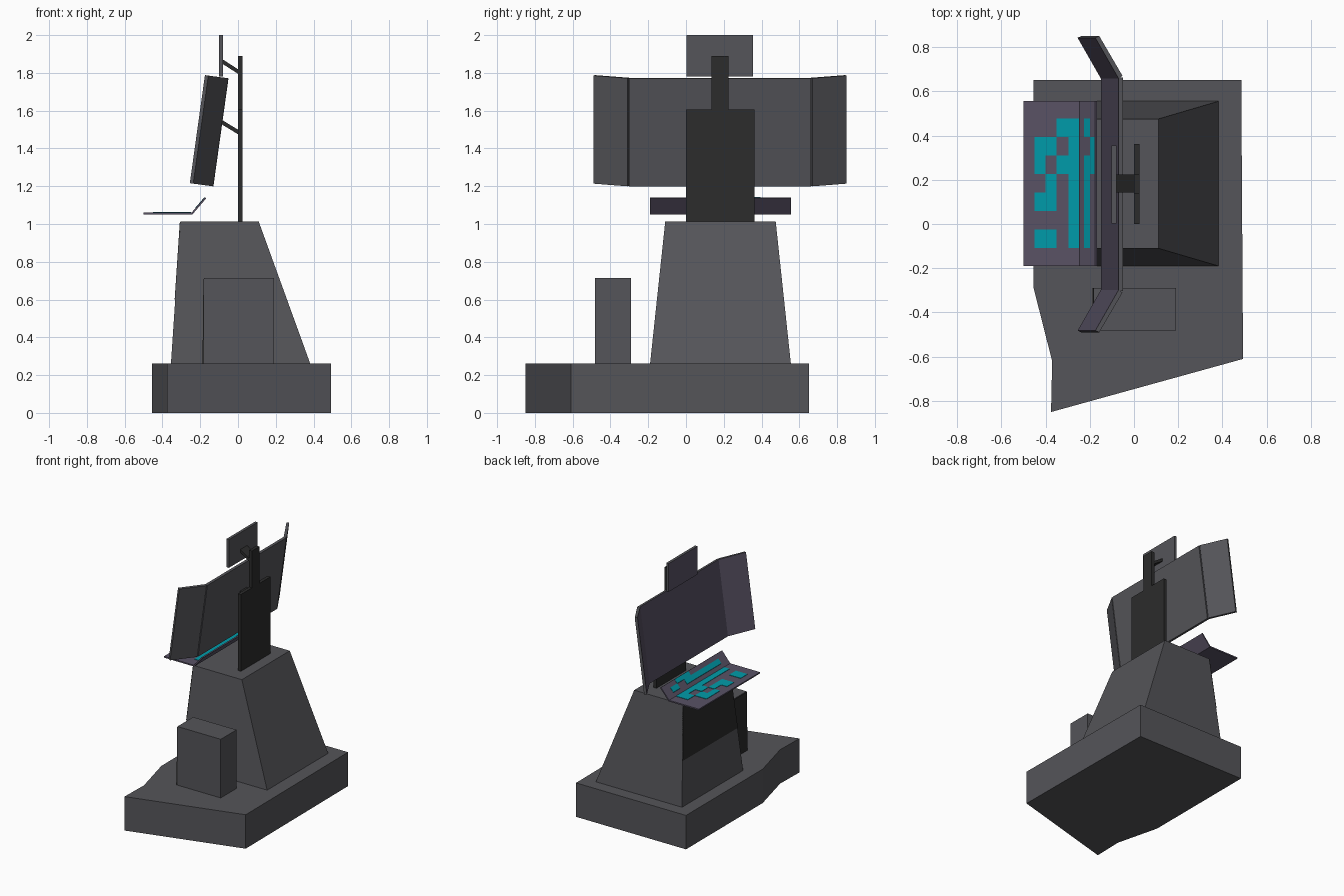
import bpy, bmesh
from mathutils import Vector

if "Cube" in bpy.data.objects:
    bpy.data.objects.remove(bpy.data.objects["Cube"])


def material(name, rgb):
    m = bpy.data.materials.new(name)
    m.diffuse_color = (*rgb, 1)
    m.use_nodes = True
    m.node_tree.nodes["Principled BSDF"].inputs["Base Color"].default_value = m.diffuse_color
    return m


GREY = material("dark_grey", (0.09, 0.09, 0.1))
BLACK = material("near_black", (0.025, 0.025, 0.025))
PURPLE = material("screen_purple", (0.1, 0.085, 0.13))
TEAL = material("key_teal", (0.0, 0.33, 0.4))


def loft(name, ring_a, ring_b, mat, front=None):
    """Solid between two matching rings; front material goes on -x side faces."""
    bm = bmesh.new()
    a = [bm.verts.new(p) for p in ring_a]
    b = [bm.verts.new(p) for p in ring_b]
    n = len(a)
    bm.faces.new(a)
    bm.faces.new(b[::-1])
    for i in range(n):
        bm.faces.new((a[i], b[i], b[(i + 1) % n], a[(i + 1) % n]))
    bmesh.ops.recalc_face_normals(bm, faces=bm.faces)
    me = bpy.data.meshes.new(name)
    me.materials.append(mat)
    if front:
        me.materials.append(front)
        for f in bm.faces:
            f.material_index = int(f.normal.x < -0.5)
    bm.to_mesh(me)
    bm.free()
    ob = bpy.data.objects.new(name, me)
    bpy.context.collection.objects.link(ob)
    return ob


def rect(x0, x1, y0, y1, z):
    return [(x0, y0, z), (x1, y0, z), (x1, y1, z), (x0, y1, z)]


def box(name, x0, x1, y0, y1, z0, z1, mat, front=None):
    return loft(name, rect(x0, x1, y0, y1, z0), rect(x0, x1, y0, y1, z1), mat, front)


def along_y(name, profile, y0, y1, mat):
    return loft(name, [(x, y0, z) for x, z in profile],
                [(x, y1, z) for x, z in profile], mat)


# floor base with angled outline
outline = [(-0.455, 0.65), (0.485, 0.65), (0.493, -0.61),
           (-0.375, -0.85), (-0.37, -0.62), (-0.455, -0.285)]
loft("base", [(x, y, 0) for x, y in outline], [(x, y, 0.262) for x, y in outline], GREY)

# tapered pedestal with dark user-side panel
low = rect(-0.355, 0.382, -0.19, 0.555, 0.262)
top = rect(-0.305, 0.11, -0.11, 0.475, 1.012)
loft("pedestal", low, top, GREY)


def pedestal_edge(i, z, dx):
    p = Vector(low[i]).lerp(Vector(top[i]), (z - 0.262) / 0.75)
    return p + Vector((dx, 0, 0))


loft("pedestal_panel",
     [pedestal_edge(i, 0.6, d) for i, d in ((0, -0.003), (0, 0.004), (3, 0.004), (3, -0.003))],
     [pedestal_edge(i, 1.01, d) for i, d in ((0, -0.003), (0, 0.004), (3, 0.004), (3, -0.003))],
     BLACK)

# side cabinet
box("cabinet", -0.18, 0.19, -0.482, -0.29, 0.262, 0.715, GREY)
loft("cabinet_door", rect(-0.188, -0.18, -0.482, -0.29, 0.262),
     rect(-0.183, -0.18, -0.482, -0.29, 0.71), BLACK)

# upright support
box("support_board", 0, 0.025, 0, 0.362, 1.01, 1.605, BLACK)
box("support_neck", 0, 0.025, 0.135, 0.226, 1.605, 1.89, BLACK)
for name, x, z in (("upper_arm", -0.085, 1.85), ("lower_arm", -0.09, 1.53)):
    along_y(name, [(x, z), (0.002, z - 0.056), (0.002, z - 0.032), (x, z + 0.024)],
            0.142, 0.224, BLACK)

# small top screen
box("top_screen", -0.101, -0.08, 0.003, 0.355, 1.782, 2.0, GREY, PURPLE)

# tilted triple screen: plan section lifted along the lean of the panel
NORMAL = Vector((0.991, 0, -0.133))
LEAN = Vector((0.08, 0, 0.572))
ORIGIN = Vector((-0.15, 0.18, 1.202))


def screen(name, plan):
    ring = [ORIGIN + NORMAL * n + Vector((0, y, 0)) for n, y in plan]
    loft(name, ring, [p + LEAN for p in ring], GREY, PURPLE)


screen("main_screen", [(0, -0.482), (0.02, -0.482), (0.02, 0.482), (0, 0.482)])
for name, s in (("right_wing_screen", -1), ("left_wing_screen", 1)):
    screen(name, [(0, s * 0.478), (0.018, s * 0.49), (-0.088, s * 0.67), (-0.106, s * 0.662)])

# bent keyboard sheet
along_y("keyboard", [(-0.5, 1.05), (-0.242, 1.05), (-0.168, 1.136), (-0.176, 1.141),
                     (-0.246, 1.06), (-0.5, 1.06)], -0.19, 0.557, PURPLE)

# lit keys: columns per row; 0-3 on the flat part, 4-5 on the slope
rows = ["234", "0135", "02345", "134", "0134", "34", "0134"]
cells = [(-0.45, -0.40), (-0.40, -0.35), (-0.35, -0.297), (-0.297, -0.248),
         (-0.226, -0.2), (-0.2, -0.178)]


def surface(x):
    return 1.06 if x < -0.246 else 1.06 + (x + 0.246) * 1.157


for r, row in enumerate(rows):
    y1 = 0.477 - r * 0.0837
    for c in map(int, row):
        x0, x1 = cells[c]
        z0, z1 = surface(x0), surface(x1)
        along_y(f"key_{r}_{c}", [(x0, z0 - 0.002), (x1, z1 - 0.002),
                                 (x1, z1 + 0.003), (x0, z0 + 0.003)], y1 - 0.0837, y1, TEAL)
